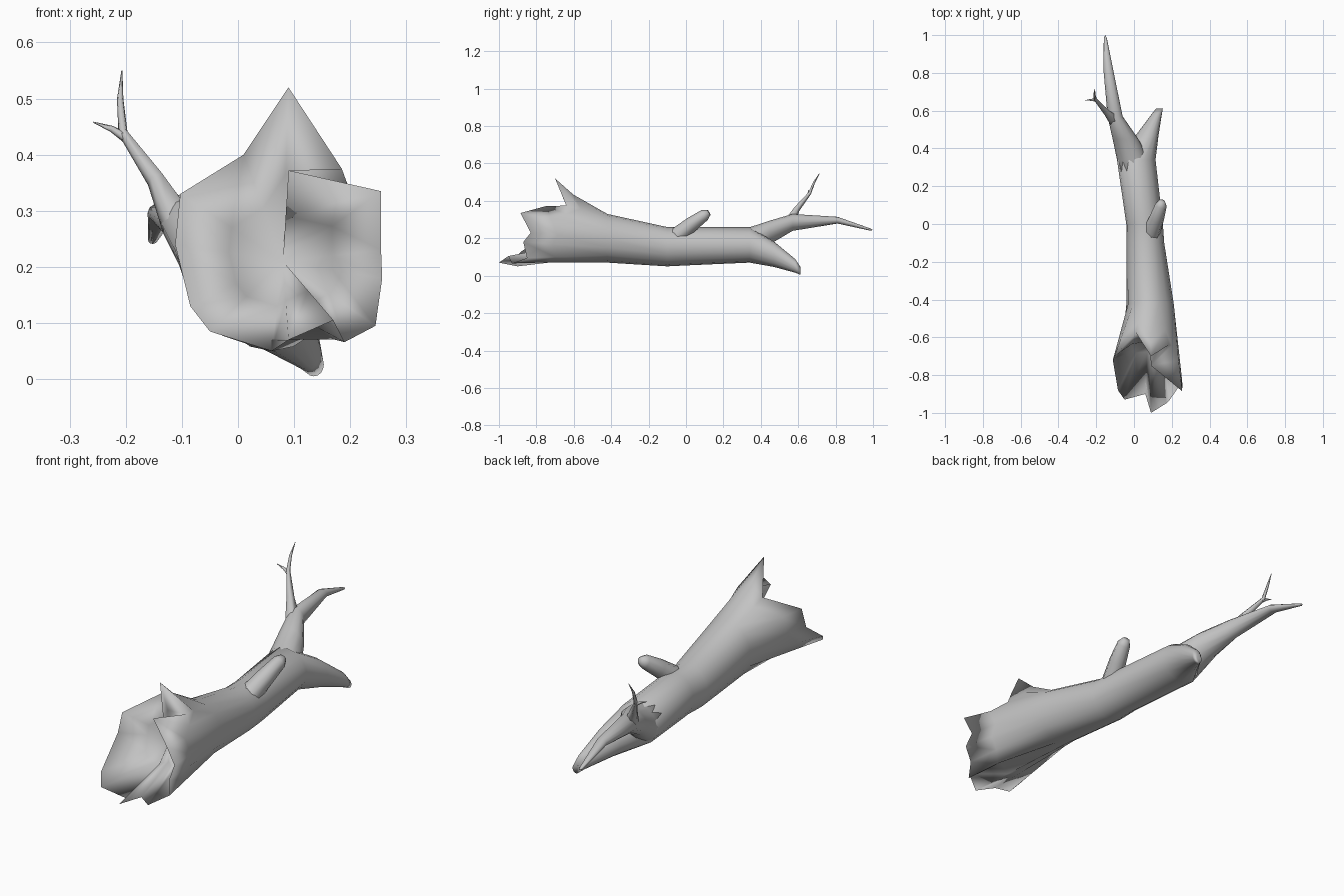
import bpy, bmesh
from math import sin, cos, pi
from mathutils import Vector

cube = bpy.data.objects.get("Cube")
if cube:
    bpy.data.objects.remove(cube, do_unlink=True)

GREY = (0.55, 0.55, 0.55, 1)
wood = bpy.data.materials.new("grey wood")
wood.use_nodes = True
wood.diffuse_color = GREY
wood.node_tree.nodes["Principled BSDF"].inputs["Base Color"].default_value = GREY


def loft(name, rings, start, end, angle=80):
    """Skin a list of point rings and close each end to a centre point."""
    bm = bmesh.new()
    loops = [[bm.verts.new(p) for p in ring] for ring in rings]
    n = len(loops[0])
    for a, b in zip(loops, loops[1:]):
        for i in range(n):
            j = (i + 1) % n
            bm.faces.new((a[i], a[j], b[j], b[i]))
    for loop, tip in ((loops[0], start), (loops[-1], end)):
        v = bm.verts.new(tip)
        for i in range(n):
            bm.faces.new((loop[i], loop[(i + 1) % n], v))
    bmesh.ops.recalc_face_normals(bm, faces=bm.faces)
    mesh = bpy.data.meshes.new(name)
    bm.to_mesh(mesh)
    bm.free()
    mesh.materials.append(wood)
    obj = bpy.data.objects.new(name, mesh)
    bpy.context.collection.objects.link(obj)
    bpy.ops.object.select_all(action="DESELECT")
    obj.select_set(True)
    bpy.context.view_layer.objects.active = obj
    bpy.ops.object.shade_smooth_by_angle(angle=angle * pi / 180)


def oval(y, cx, cz, rx, rz, n):
    """Upright ring across the log, starting at the top and turning to +x."""
    return [Vector((cx + rx * sin(2 * pi * i / n), y, cz + rz * cos(2 * pi * i / n)))
            for i in range(n)]


def tube(name, path, radii, sides):
    """Round branch along a path."""
    pts = [Vector(p) for p in path]
    rings = []
    for k, p in enumerate(pts):
        d = (pts[min(k + 1, len(pts) - 1)] - pts[max(k - 1, 0)]).normalized()
        u = d.cross(Vector((1, 0, 0))).normalized()
        w = d.cross(u)
        rings.append([p + radii[k] * (u * cos(2 * pi * i / sides) + w * sin(2 * pi * i / sides))
                      for i in range(sides)])
    loft(name, rings, pts[0], pts[-1])


# Splintered rim of the broken end: spike, crack, flap, then around the mouth
rim = [Vector(p) for p in (
    (.09, -.70, .52), (.185, -.64, .375), (.09, -.75, .372), (.255, -.885, .335),
    (.255, -.83, .23), (.257, -.87, .18), (.245, -.85, .095), (.19, -.93, .066),
    (.17, -.95, .105), (.09, -1, .07), (.06, -.9, .05), (-.05, -.93, .085),
    (-.085, -.88, .13), (-.112, -.72, .24), (-.103, -.7, .33), (.01, -.575, .4))]
N = len(rim)

# Trunk: shallow bowl in the mouth, rim, body, then tapering into the low blunt fork
heart = Vector((.08, -.62, .21))
bowl = [p.lerp(heart, .5) for p in rim]
for p in bowl:
    p.y = p.y * .4 + heart.y * .6
body = [oval(*r, N) for r in (
    (-.42, .085, .2, .125, .13), (-.1, .06, .155, .1, .105), (0, .056, .157, .097, .102),
    (.34, .012, .165, .102, .095), (.47, .07, .115, .06, .068),
    (.585, .122, .052, .026, .036), (.612, .135, .026, .018, .021))]
collar = [a.lerp(b, .35) for a, b in zip(rim, body[0])]
collar[0].z -= .02
collar[2] = (collar[1] + collar[3]) / 2
loft("trunk", [bowl, rim, collar] + body, heart, (.132, .6, .03), 180)

# Long tapering branch rising out of the trunk
branch = [oval(*r, 12) for r in (
    (.22, .012, .165, .08, .08), (.34, -.004, .168, .086, .091),
    (.45, -.045, .232, .068, .063), (.57, -.1, .285, .04, .045),
    (.81, -.135, .297, .026, .018), (.985, -.152, .247, .008, .006))]
loft("long_branch", branch, (.012, .2, .165), (-.152, 1, .244))

# Snapped stub on the upper side
tube("stub", ((.085, -.06, .2), (.12, .03, .275), (.143, .1, .325), (.148, .122, .338)),
     (.05, .04, .031, .016), 8)

# Thin forked twig
tube("twig", ((-.105, .55, .28), (-.145, .59, .355), (-.205, .66, .44),
              (-.21, .685, .5), (-.207, .715, .55)), (.034, .018, .009, .006, .001), 5)
tube("twig_side_shoot", ((-.2, .655, .43), (-.225, .657, .446), (-.258, .655, .458)),
     (.009, .006, .001), 5)
